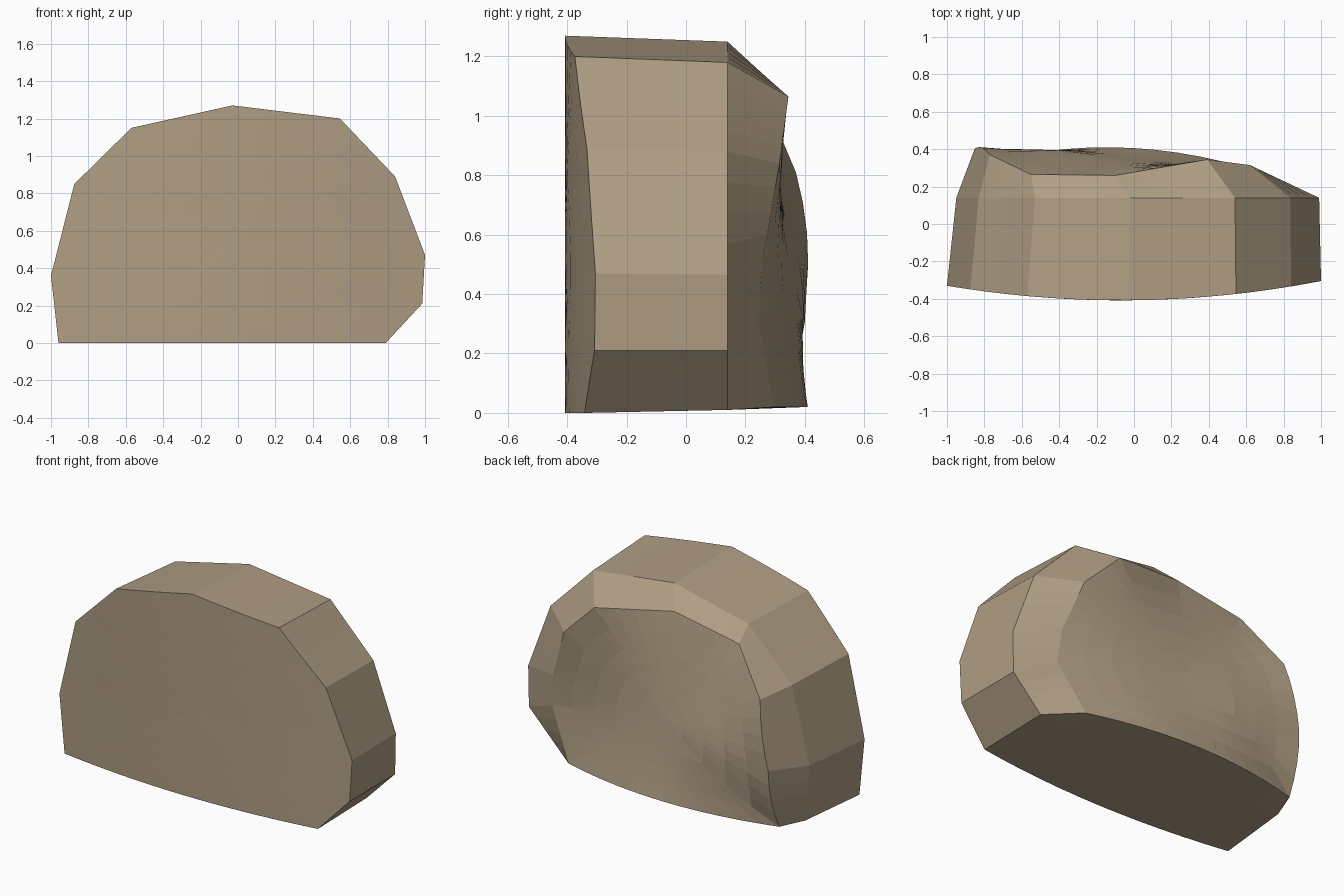
import bpy, bmesh
from mathutils import Vector
from math import atan2, tan, hypot, exp

if "Cube" in bpy.data.objects:
    bpy.data.objects.remove(bpy.data.objects["Cube"])

# Corner outlines, starting lower left: front (x, z), middle (x, z), back rim (x, y, z)
FRONT = [(-.96, 0), (.79, 0), (.985, .21), (1, .47), (.84, .89),
         (.545, 1.2), (-.03, 1.27), (-.57, 1.15), (-.875, .85), (-1, .36)]
MIDDLE = [(-.92, .01), (.79, .01), (.985, .21), (.99, .465), (.835, .88),
          (.54, 1.18), (-.02, 1.25), (-.53, 1.13), (-.83, .83), (-.95, .36)]
RIM = [(-.86, .31, .02), (.60, .30, .02), (.755, .24, .32), (.735, .26, .52), (.62, .315, .84),
       (.39, .345, 1.065), (-.10, .26, 1.14), (-.55, .265, 1.06), (-.77, .37, .81), (-.85, .405, .40)]
BASE_STEPS, STEPS = 12, 4


def densify(corners):
    """Split every edge of a closed outline, the long base edge most finely."""
    out = []
    for i, p in enumerate(corners):
        a, b = Vector(p), Vector(corners[(i + 1) % len(corners)])
        n = BASE_STEPS if i == 0 else STEPS
        out += [a.lerp(b, k / n) for k in range(n)]
    return out


def front_y(x):
    return -.408 + .09 * (x + .07) ** 2


def mean_value_y(x, z, ring):
    """Smoothly carry the rim depth across the back face."""
    d = [(p.x - x, p.z - z) for p in ring]
    n = len(d)
    ang = []
    for i in range(n):
        (ax, az), (bx, bz) = d[i], d[(i + 1) % n]
        ang.append(tan(atan2(ax * bz - az * bx, ax * bx + az * bz) / 2))
    w = [(ang[i - 1] + ang[i]) / hypot(*d[i]) for i in range(n)]
    return sum(wi * p.y for wi, p in zip(w, ring)) / sum(w)


def back_y(x, z):
    """Back face depth with a soft swelling on its left half."""
    return mean_value_y(x, z, rim) + .035 * exp(-((x + .45) / .3) ** 2 - ((z - .4) / .25) ** 2)


def bulge(first, steps, height):
    """Bow one rim edge outwards."""
    for k in range(steps):
        t = k / steps
        rim[first + k].y += 4 * height * t * (1 - t)


front = [Vector((p.x, front_y(p.x), p.y)) for p in densify(FRONT)]
middle = [Vector((p.x, .14, p.y)) for p in densify(MIDDLE)]
rim = densify(RIM)
bulge(0, BASE_STEPS, .105)
bulge(len(rim) - 2 * STEPS, STEPS, .02)
bulge(len(rim) - STEPS, STEPS, .025)

bm = bmesh.new()


def loop(points):
    return [bm.verts.new(p) for p in points]


def bridge(a, b):
    n = len(a)
    for i in range(n):
        j = (i + 1) % n
        bm.faces.new((a[i], a[j], b[j], b[i]))


def cap(outer, points, cx, cz, depth):
    """Close an outline with shrinking rings whose depth follows a function."""
    prev = outer
    for s in (.8, .6, .4, .2):
        ring = []
        for p in points:
            x, z = cx + (p.x - cx) * s, cz + (p.z - cz) * s
            ring.append(Vector((x, depth(x, z), z)))
        ring = loop(ring)
        bridge(prev, ring)
        prev = ring
    tip = bm.verts.new((cx, depth(cx, cz), cz))
    for i in range(len(prev)):
        bm.faces.new((prev[i], prev[(i + 1) % len(prev)], tip))


# Outer wall and back bevel
f, m, r = loop(front), loop(middle), loop(rim)
bridge(f, m)
bridge(m, r)
# Gently bowed front and twisted back face
cap(f, front, 0, .55, lambda x, z: front_y(x))
cap(r, rim, -.08, .52, back_y)

bmesh.ops.recalc_face_normals(bm, faces=bm.faces)
mesh = bpy.data.meshes.new("carved_block")
bm.to_mesh(mesh)
bm.free()
block = bpy.data.objects.new("carved_block", mesh)
bpy.context.collection.objects.link(block)

tan_mat = bpy.data.materials.new("tan")
tan_mat.diffuse_color = (.43, .34, .23, 1)
tan_mat.use_nodes = True
tan_mat.node_tree.nodes["Principled BSDF"].inputs["Base Color"].default_value = tan_mat.diffuse_color
mesh.materials.append(tan_mat)
